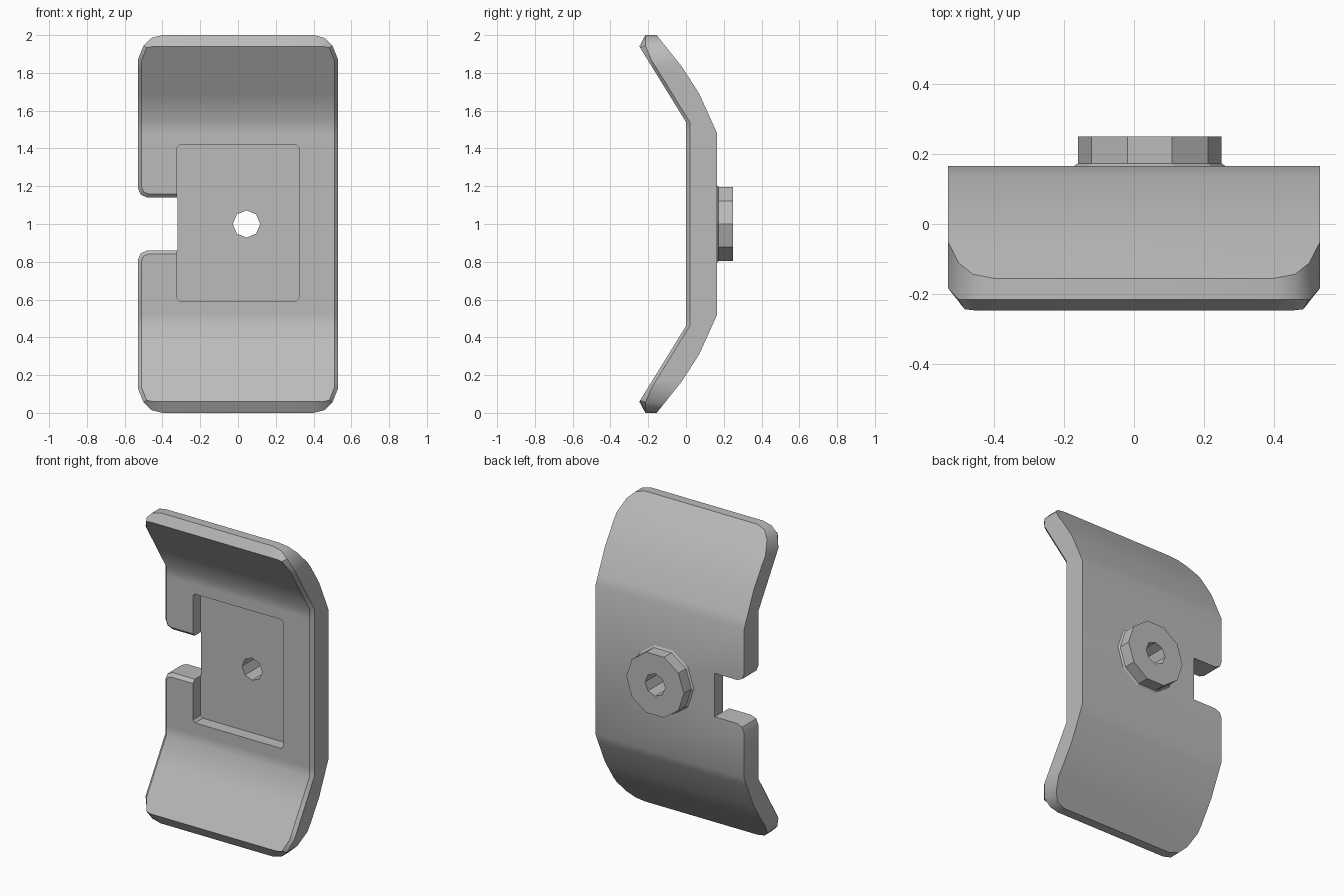
import bpy, bmesh, math
from mathutils import Vector

if "Cube" in bpy.data.objects:
    bpy.data.objects.remove(bpy.data.objects["Cube"])

grey = bpy.data.materials.new("plain grey")
grey.use_nodes = True
grey.diffuse_color = (0.5, 0.5, 0.5, 1)
grey.node_tree.nodes["Principled BSDF"].inputs["Base Color"].default_value = (0.5, 0.5, 0.5, 1)

# Side profile: (height from the middle, depth), mirrored above and below
FRONT = [(0, 0), (0.54, 0), (1.0, -0.284)]
BACK = [(0, 0.165), (0.48, 0.165), (0.69, 0.07), (0.83, -0.02), (1.0, -0.155)]


def depth(profile, z):
    h = abs(z - 1)
    for (h0, y0), (h1, y1) in zip(profile, profile[1:]):
        if h <= h1 + 1e-5:
            return y0 + (y1 - y0) * (h - h0) / (h1 - h0)
    return profile[-1][1]


def inset(points, d):
    """Mitred inset of a counterclockwise outline."""
    result = []
    for i, p in enumerate(points):
        a = (p - points[i - 1]).normalized()
        b = (points[(i + 1) % len(points)] - p).normalized()
        na, nb = Vector((-a.y, a.x)), Vector((-b.y, b.x))
        result.append(p + (na + nb) * d / (1 + na.dot(nb)))
    return result


def loft(name, rings):
    """Closed solid through rings of (x, z) outlines at given depths."""
    bm = bmesh.new()
    loops = [[bm.verts.new((x, y, z)) for x, z in pts] for pts, y in rings]
    n = len(loops[0])
    for lower, upper in zip(loops, loops[1:]):
        for i in range(n):
            j = (i + 1) % n
            bm.faces.new((lower[i], lower[j], upper[j], upper[i]))
    bm.faces.new(loops[0])
    bm.faces.new(loops[-1])
    bmesh.ops.recalc_face_normals(bm, faces=bm.faces)
    return finish(name, bm)


def finish(name, bm):
    mesh = bpy.data.meshes.new(name)
    bm.to_mesh(mesh)
    bm.free()
    mesh.materials.append(grey)
    obj = bpy.data.objects.new(name, mesh)
    bpy.context.collection.objects.link(obj)
    return obj


def activate(obj):
    bpy.ops.object.select_all(action='DESELECT')
    obj.select_set(True)
    bpy.context.view_layer.objects.active = obj


def cut(obj, cutter):
    mod = obj.modifiers.new("cut", 'BOOLEAN')
    mod.operation = 'DIFFERENCE'
    mod.solver = 'EXACT'
    mod.object = cutter
    activate(obj)
    bpy.ops.object.modifier_apply(modifier=mod.name)


def polygon(radius, sides):
    return [(0.045 + radius * math.cos(math.tau * i / sides),
             1.0 + radius * math.sin(math.tau * i / sides)) for i in range(sides)]


# Plate outline: rounded corners and a notch on the right-hand side
corner = [(0.53, 0.87), (0.5, 0.945), (0.46, 0.985), (0.4, 1.0)]
mouth = [(-0.53, 0.19), (-0.515, 0.155), (-0.48, 0.14), (-0.32, 0.14)]
upper_right = [(-x, h) for x, h in reversed(corner)]
half = corner + upper_right + mouth
outline = [Vector((x, 1 + h)) for x, h in half]
outline += [Vector((x, 1 - h)) for x, h in reversed(half)]
front = [Vector((p.x, min(max(p.y, 0.06), 1.94))) for p in inset(outline, 0.02)]
plate = loft("bent_plate", [(front, 0), (outline, 1), (outline, 2)])

# Slice the plate at the bends, then push each layer onto its profile
bm = bmesh.new()
bm.from_mesh(plate.data)
for h in {p[0] for p in FRONT[1:-1] + BACK[1:-1]}:
    for z in (1 - h, 1 + h):
        bmesh.ops.bisect_plane(bm, geom=bm.verts[:] + bm.edges[:] + bm.faces[:],
                               plane_co=(0, 0, z), plane_no=(0, 0, 1), dist=1e-5)
for v in bm.verts:
    layer, z = round(v.co.y), v.co.z
    if layer == 2:
        v.co.y = depth(BACK, z)
    elif layer == 1:
        v.co.y = max(depth(FRONT, z) + 0.02, -0.215)
    else:
        v.co.y = depth(FRONT, z)
bmesh.ops.recalc_face_normals(bm, faces=bm.faces)
bm.to_mesh(plate.data)
bm.free()

# Round boss on the back with a slight flare at its foot
boss = loft("back_boss", [(polygon(0.219, 10), 0.163), (polygon(0.205, 10), 0.173),
                          (polygon(0.205, 10), 0.25)])

# Recessed pocket in the front, and the through hole
c = 0.015
pocket_outline = []
for sx, sz in ((1, 1), (-1, 1), (-1, -1), (1, -1)):
    pair = [(0.322 * sx, 1.005 + (0.415 - c) * sz), ((0.322 - c) * sx, 1.005 + 0.415 * sz)]
    pocket_outline += pair if sx * sz > 0 else pair[::-1]
pocket = loft("pocket_cutter", [(pocket_outline, -0.3), (pocket_outline, 0.08)])
hole = loft("hole_cutter", [(polygon(0.072, 8), -0.3), (polygon(0.072, 8), 0.4)])
cut(plate, pocket)
cut(plate, hole)
cut(boss, hole)
for cutter in (pocket, hole):
    bpy.data.objects.remove(cutter)

# Smooth the gentle bends, keep the boss faceted
activate(plate)
bpy.ops.object.shade_smooth_by_angle(angle=math.radians(35))
